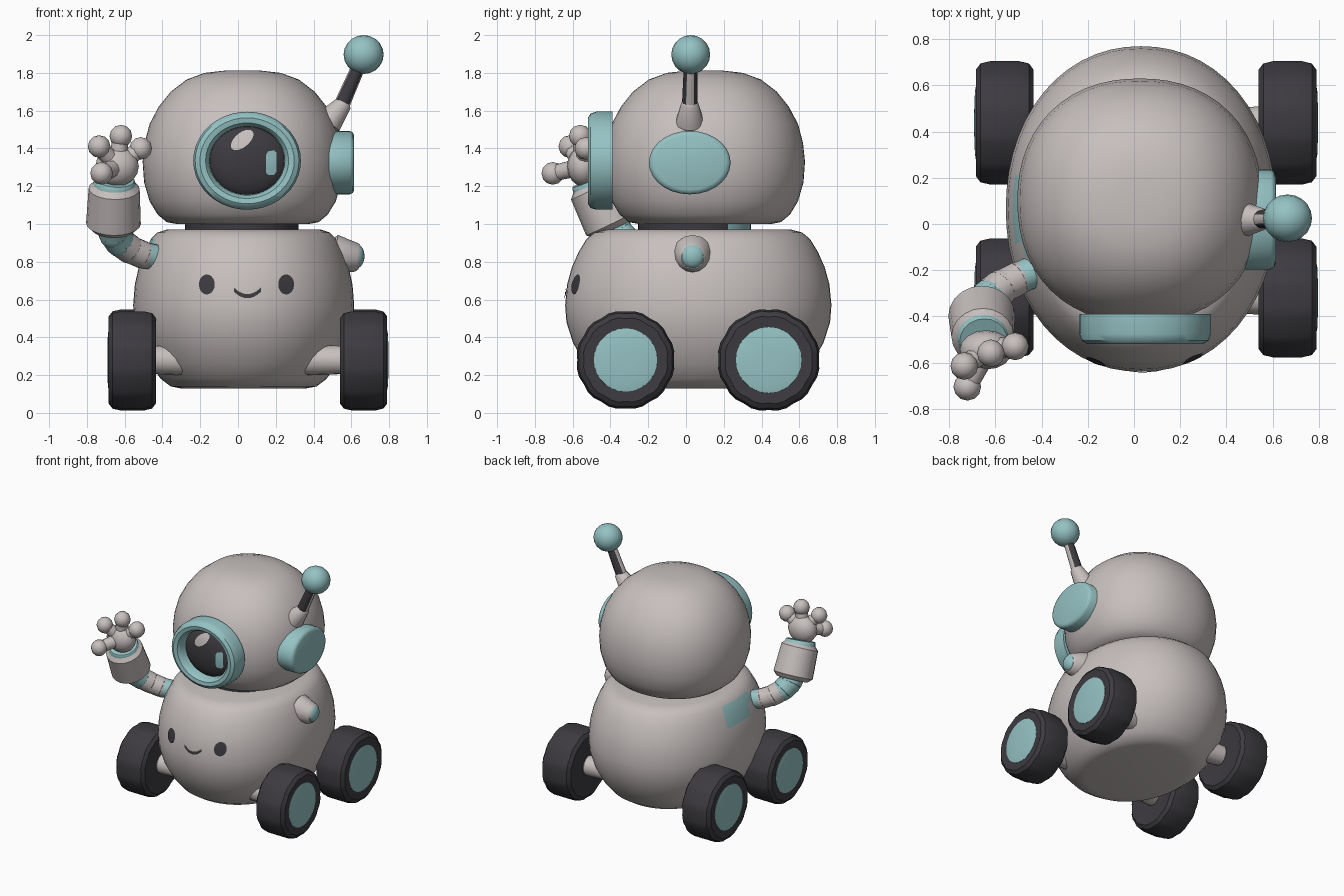
import bpy, bmesh, math
from mathutils import Vector
from mathutils.bvhtree import BVHTree

cube = bpy.data.objects.get("Cube")
if cube:
    bpy.data.objects.remove(cube, do_unlink=True)


def material(name, rgb):
    m = bpy.data.materials.new(name)
    m.use_nodes = True
    m.diffuse_color = (*rgb, 1)
    m.node_tree.nodes["Principled BSDF"].inputs["Base Color"].default_value = (*rgb, 1)
    return m


GREY = material("warm grey", (0.57, 0.525, 0.515))
TEAL = material("soft teal", (0.30, 0.54, 0.55))
DARK = material("charcoal", (0.046, 0.043, 0.05))


def finish(bm, name, mats, rule=None, angle=40):
    """Turn a bmesh into a shaded object; rule(face) picks the material slot."""
    bmesh.ops.recalc_face_normals(bm, faces=bm.faces)
    if rule:
        for f in bm.faces:
            f.material_index = int(rule(f))
    mesh = bpy.data.meshes.new(name)
    bm.to_mesh(mesh)
    bm.free()
    for m in mats:
        mesh.materials.append(m)
    ob = bpy.data.objects.new(name, mesh)
    bpy.context.collection.objects.link(ob)
    bpy.ops.object.select_all(action='DESELECT')
    ob.select_set(True)
    bpy.context.view_layer.objects.active = ob
    bpy.ops.object.shade_smooth_by_angle(angle=math.radians(angle))
    return ob


def lathe(name, profile, loc, mats, axis=(0, 0, 1), sx=1, sy=1, segs=40, power=2,
          closed=False, tread=0, rule=None, angle=40):
    """Sweep (radius, height) points round an axis, with optional squarish section."""
    bm = bmesh.new()
    turn = Vector((0, 0, 1)).rotation_difference(Vector(axis))
    rings = []
    for r, h in profile:
        ring = []
        for i in range(segs):
            a = math.tau * i / segs
            c, s = math.cos(a), math.sin(a)
            k = (abs(c) ** power + abs(s) ** power) ** (-1 / power)
            k *= 1 - tread * (i % 3 == 0)
            ring.append(bm.verts.new(Vector(loc) + turn @ Vector((r * k * c * sx, r * k * s * sy, h))))
        rings.append(ring)
    pairs = list(zip(rings, rings[1:]))
    if closed:
        pairs.append((rings[-1], rings[0]))
    else:
        bm.faces.new(rings[0])
        bm.faces.new(rings[-1])
    for a, b in pairs:
        for i in range(segs):
            j = (i + 1) % segs
            bm.faces.new((a[i], a[j], b[j], b[i]))
    return finish(bm, name, mats, rule, angle)


def rod(name, a, b, r1, r2, mat, segs=14, bevel=0.015, **kw):
    """Tapered rod with softened ends between two points."""
    a, b = Vector(a), Vector(b)
    d = b - a
    n = d.length
    prof = [(r1 - bevel, 0), (r1, bevel), (r2, n - bevel), (r2 - bevel, n)]
    return lathe(name, prof, a, mat if isinstance(mat, list) else [mat], d.normalized(), segs=segs, **kw)


def ball(name, loc, radii, mat, segs=20):
    bm = bmesh.new()
    bmesh.ops.create_uvsphere(bm, u_segments=segs, v_segments=segs // 2, radius=1)
    for v in bm.verts:
        v.co = Vector(loc) + Vector([c * r for c, r in zip(v.co, radii)])
    return finish(bm, name, [mat])


def plate(name, target, columns, mat):
    """Thin patch laid on the front of target from (x, z low, z high) columns."""
    me = target.data
    tree = BVHTree.FromPolygons([v.co for v in me.vertices], [p.vertices[:] for p in me.polygons])
    bm = bmesh.new()
    rows = []
    for x, lo, hi in columns:
        row = []
        for t in (0, 0.33, 0.67, 1):
            z = lo + (hi - lo) * t
            hit = tree.ray_cast(Vector((x, -2, z)), Vector((0, 1, 0)))[0]
            row.append(bm.verts.new((x, hit.y - 0.007, z)))
        rows.append(row)
    for a, b in zip(rows, rows[1:]):
        for i in range(3):
            bm.faces.new((a[i], b[i], b[i + 1], a[i + 1]))
    ob = finish(bm, name, [mat])
    if ob.data.polygons[0].normal.y > 0:
        ob.data.flip_normals()
    return ob


def oval(cx, cz, rx, rz, shear=0, n=10):
    cols = []
    for i in range(n + 1):
        a = math.pi * (0.03 + 0.94 * i / n)
        x, h = -rx * math.cos(a), rz * math.sin(a)
        cols.append((cx + x, cz + shear * x - h, cz + shear * x + h))
    return cols


# Body, with a coloured patch on the right flank
def flank(f):
    c = f.calc_center_median()
    return c.x < -0.4 and -0.11 < c.y < 0.19 and 0.74 < c.z < 0.9


body = lathe("body", [(0.57, 0.13), (0.66, 0.14), (0.75, 0.18), (0.85, 0.26), (0.94, 0.37), (0.99, 0.48),
                      (1, 0.57), (0.985, 0.68), (0.95, 0.77), (0.9, 0.85), (0.84, 0.92), (0.78, 0.955),
                      (0.7, 0.97)], (0.03, 0.065, 0), [GREY, TEAL], sx=0.585, sy=0.705, segs=56,
             power=2.1, rule=flank)

# Neck, teal at the back
lathe("neck", [(0.3, 0.95), (0.3, 1.02)], (0.02, 0.045, 0), [DARK, TEAL],
      rule=lambda f: f.normal.y > 0.6)

# Head
head = lathe("head", [(0.66, 1.0), (0.76, 1.01), (0.85, 1.05), (0.93, 1.12), (0.985, 1.22), (1, 1.33),
                      (0.98, 1.43), (0.93, 1.53), (0.84, 1.62), (0.72, 1.7), (0.56, 1.765), (0.38, 1.8),
                      (0.18, 1.812)], (0.025, 0.1, 0), [GREY], sx=0.53, sy=0.53, segs=56, power=2.2)

# Big eye: ring, lens and reflections
lathe("eye_ring", [(0.195, 0.0), (0.2, 0.1), (0.22, 0.125), (0.25, 0.13), (0.275, 0.115), (0.285, 0.085),
                   (0.285, 0.0)], (0.048, -0.39, 1.335), [TEAL], axis=(0, -1, 0), sy=0.91, closed=True)
lens = ball("eye_lens", (0.052, -0.42, 1.335), (0.21, 0.075, 0.19), DARK, 32)
plate("lens_highlight", lens, oval(0.022, 1.445, 0.06, 0.045, 0.5), GREY)
plate("lens_reflection", lens, [(0.148, 1.27, 1.365), (0.16, 1.26, 1.385), (0.19, 1.26, 1.39),
                                (0.203, 1.275, 1.38)], TEAL)

# Painted face on the body
for side, x in (("right", -0.165), ("left", 0.255)):
    plate(side + "_face_eye", body, oval(x, 0.68, 0.042, 0.053), DARK)
smile = []
for i in range(13):
    t = i / 6 - 1
    z = 0.618 + 0.035 * t * t
    smile.append((0.05 + 0.072 * t, z - 0.011, z + 0.011))
plate("smile", body, smile, DARK)

# Ear disc on the left side
lathe("ear_disc", [(0.21, 0.0), (0.21, 0.125), (0.2, 0.14), (0.18, 0.147)], (0.468, 0.02, 1.325), [TEAL],
      axis=(1, 0, 0), sx=0.8, sy=1.03, segs=28)

# Antenna
rod("antenna_base", (0.47, 0.02, 1.53), (0.57, 0.02, 1.65), 0.075, 0.045, GREY)
rod("antenna_stem", (0.54, 0.02, 1.61), (0.65, 0.025, 1.86), 0.042, 0.036, [DARK, GREY], segs=12,
    rule=lambda f: abs(f.normal.x) > 0.8)
ball("antenna_ball", (0.665, 0.025, 1.897), (0.106, 0.103, 0.103), TEAL)

# Stub of the left arm
rod("left_arm_stub", (0.5, 0.035, 0.84), (0.645, 0.035, 0.82), 0.105, 0.075, GREY)
ball("left_arm_cap", (0.625, 0.035, 0.83), (0.045, 0.066, 0.066), TEAL)

# Wheels with hubs and axles
for side, s, mid in (("left", 1, 0.665), ("right", -1, -0.56)):
    for end, y, r in (("front", -0.32, 0.262), ("rear", 0.438, 0.272)):
        name = end + "_" + side
        out = (s, 0, 0)
        lathe(name + "_tyre", [(r * 0.6, -0.115), (r * 0.86, -0.125), (r * 0.96, -0.105), (r, -0.06),
                               (r, 0.06), (r * 0.96, 0.105), (r * 0.86, 0.125), (r * 0.66, 0.12)],
              (mid, y, 0.28), [DARK], axis=out, segs=36, tread=0.025, angle=30)
        lathe(name + "_hub", [(r * 0.65, 0.1), (r * 0.64, 0.122), (r * 0.5, 0.129), (r * 0.2, 0.132)],
              (mid, y, 0.28), [TEAL], axis=out, segs=28)
        rod(name + "_axle", (0.03 + s * 0.2, y * 0.9, 0.28), (mid - s * 0.1, y, 0.28), 0.085, 0.075, GREY)

# Raised right arm: a bent tube with teal shoulder and elbow
path = [Vector(p) for p in ((-0.42, -0.2, 0.82), (-0.5, -0.235, 0.835), (-0.57, -0.27, 0.865),
                            (-0.625, -0.315, 0.905), (-0.655, -0.36, 0.95), (-0.66, -0.4, 1.0))]
colours = (TEAL, GREY, GREY, TEAL, TEAL)
for i, (a, b) in enumerate(zip(path, path[1:])):
    rod("arm_segment", a, b, 0.07 + 0.004 * i, 0.07 + 0.004 * i, colours[i], bevel=0.004)
    if 0 < i:
        ball("arm_joint", a, [0.069 + 0.004 * i] * 3, colours[i], 14)

# Forearm cuff
rod("forearm", (-0.66, -0.385, 0.975), (-0.655, -0.5, 1.215), 0.145, 0.135, GREY, segs=20, bevel=0.03)
rod("wrist_band", (-0.655, -0.49, 1.2), (-0.652, -0.505, 1.235), 0.112, 0.108, TEAL, segs=20, bevel=0.005)

# Hand
palm = (-0.64, -0.545, 1.305)
ball("palm", palm, (0.115, 0.085, 0.105), GREY, 16)
for name, tip in (("outer_finger", (-0.735, -0.615, 1.41)), ("middle_finger", (-0.62, -0.56, 1.465)),
                  ("inner_finger", (-0.515, -0.53, 1.4)), ("thumb", (-0.722, -0.705, 1.268))):
    rod(name, palm, tip, 0.05, 0.043, GREY, segs=10)
    ball(name + "_tip", tip, (0.06, 0.06, 0.06), GREY, 12)
